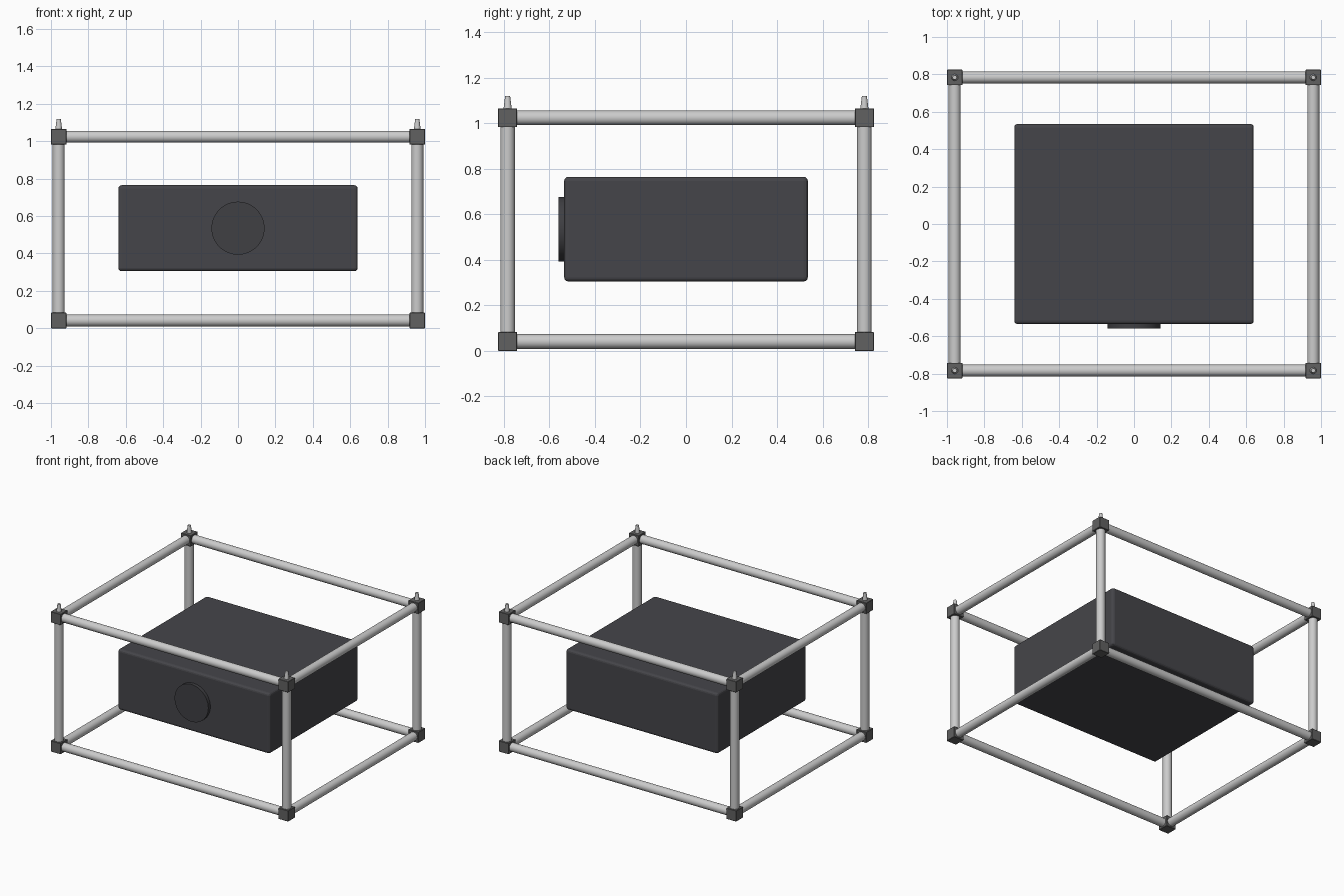
import bpy
from mathutils import Vector

if "Cube" in bpy.data.objects:
    bpy.data.objects.remove(bpy.data.objects["Cube"])

X, Y, Z0, Z1 = 0.9585, 0.7835, 0.0415, 1.024   # corner centres
H = 0.0415                                   # half size of a corner block
R = 0.032                                    # tube radius


def material(name, colour):
    m = bpy.data.materials.new(name)
    m.diffuse_color = (*colour, 1)
    m.use_nodes = True
    m.node_tree.nodes["Principled BSDF"].inputs["Base Color"].default_value = m.diffuse_color
    return m


tube_grey = material("tube_grey", (0.55, 0.55, 0.55))
block_grey = material("block_grey", (0.12, 0.12, 0.12))
body_dark = material("body_dark", (0.06, 0.06, 0.068))
lens_dark = material("lens_dark", (0.05, 0.05, 0.056))


def finish(name, mat, bevel=0, segments=2, smooth=True):
    ob = bpy.context.object
    ob.name = name
    ob.data.materials.append(mat)
    if bevel:
        b = ob.modifiers.new("bevel", 'BEVEL')
        b.width, b.segments = bevel, segments
    if smooth:
        bpy.ops.object.shade_smooth_by_angle()
    return ob


def box(name, centre, size, mat, bevel, segments=2):
    bpy.ops.mesh.primitive_cube_add(size=1, location=centre)
    bpy.context.object.scale = size
    bpy.ops.object.transform_apply(location=False, rotation=False, scale=True)
    return finish(name, mat, bevel, segments, smooth=False)


def rod(name, a, b, r, mat, r_end=None, verts=32):
    a, b = Vector(a), Vector(b)
    bpy.ops.mesh.primitive_cone_add(
        vertices=verts, radius1=r, radius2=r if r_end is None else r_end,
        depth=(b - a).length, location=(a + b) / 2,
        rotation=(b - a).to_track_quat('Z', 'Y').to_euler())
    return finish(name, mat)


# Frame rails along x, y and uprights along z
for z, level in ((Z0, "lower"), (Z1, "upper")):
    for s in (-1, 1):
        rod(f"{level}_long_rail", (-X, s * Y, z), (X, s * Y, z), R, tube_grey)
        rod(f"{level}_side_rail", (s * X, -Y, z), (s * X, Y, z), R, tube_grey)

for sx in (-1, 1):
    for sy in (-1, 1):
        x, y = sx * X, sy * Y
        rod("upright", (x, y, Z0), (x, y, Z1), R, tube_grey)
        # Corner blocks
        for z in (Z0, Z1):
            box("corner_block", (x, y, z), (2 * H,) * 3, block_grey, 0.002, 1)
        # Tapered stacking pin on each top corner
        top = Z1 + H
        rod("stacking_pin", (x, y, top - 0.01), (x, y, 1.12), 0.019,
            tube_grey, 0.011, 24)

# Main body hung in the frame
box("body", (0, 0, 0.535), (1.28, 1.07, 0.46), body_dark, 0.018, 3)

# Round lens on the front
rod("front_lens", (0, -0.52, 0.535), (0, -0.56, 0.535), 0.142, lens_dark, verts=48)
